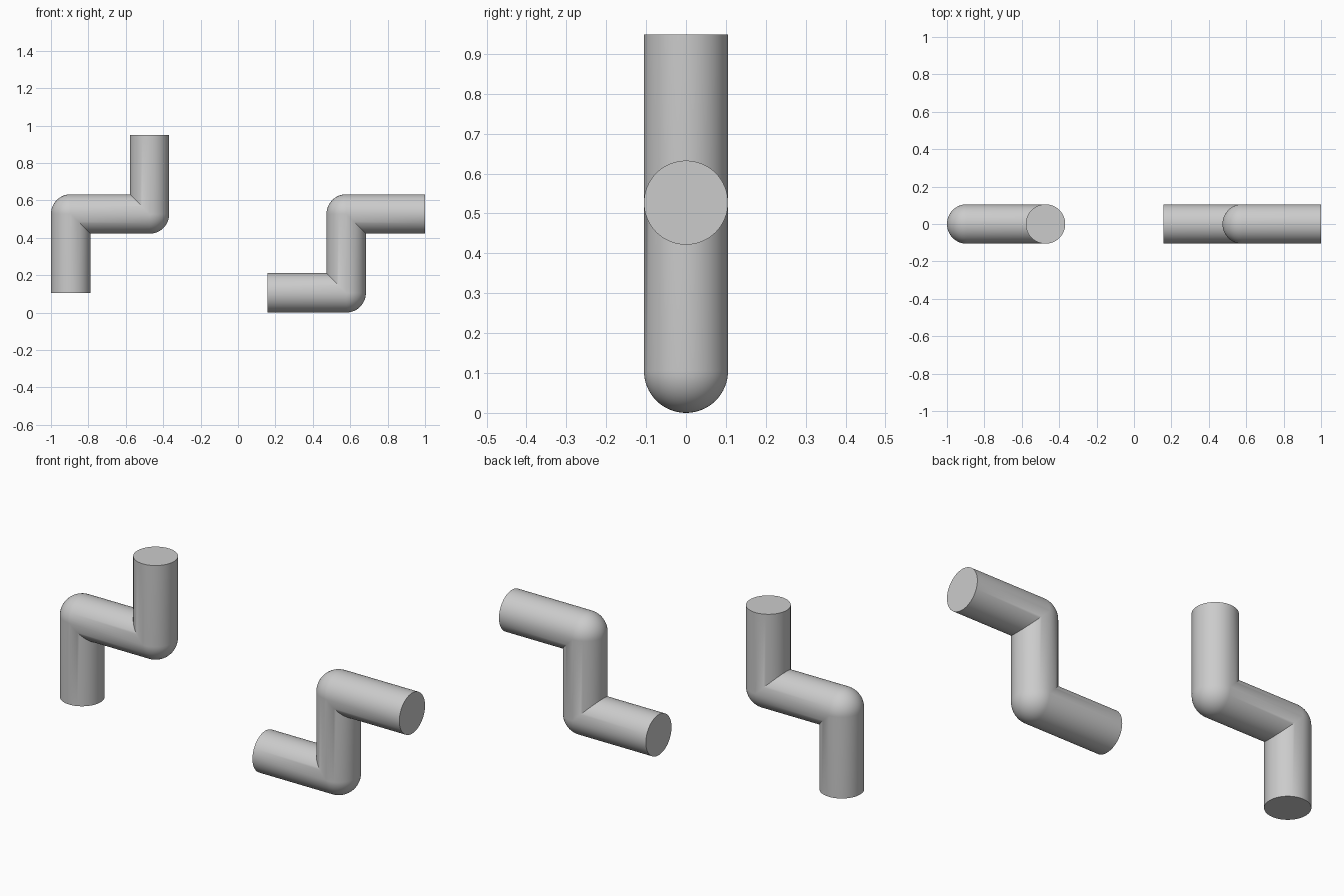
import bpy, bmesh
from math import sin, cos, pi, radians
from mathutils import Vector

if "Cube" in bpy.data.objects:
    bpy.data.objects.remove(bpy.data.objects["Cube"])

R = 0.1054          # pipe radius
LEG = 4 * R         # length of each straight run
SIDES = 64          # points around the pipe
BEND = 12           # steps around each rounded elbow
Y = Vector((0, 1, 0))
X, Z = Vector((1, 0, 0)), Vector((0, 0, 1))
CIRCLE = [(R * cos(2 * pi * i / SIDES), R * sin(2 * pi * i / SIDES)) for i in range(SIDES)]


def end_ring(centre, direction):
    side = Y.cross(direction)
    return [centre + side * u + Y * v for u, v in CIRCLE]


def elbow_rings(centre, d1, d2):
    """Ball-shaped outside, mitred inside."""
    sign = 1 if Y.cross(d1).dot(-d2) > 0 else -1
    for k in range(BEND + 1):
        t = pi / 2 * k / BEND
        outward = -d2 * cos(t) + d1 * sin(t)
        ring = []
        for u, v in CIRCLE:
            u *= sign
            n = outward if u >= 0 else d1 - d2
            ring.append(centre + n * u + Y * v)
        yield ring


def pipe(name, start, directions):
    # Rings along the path
    p = Vector(start)
    rings = [end_ring(p, directions[0])]
    for d1, d2 in zip(directions, directions[1:]):
        p = p + d1 * LEG
        rings += elbow_rings(p, d1, d2)
    rings.append(end_ring(p + directions[-1] * LEG, directions[-1]))

    # Skin and end caps
    bm = bmesh.new()
    loops = [[bm.verts.new(co) for co in ring] for ring in rings]
    for a, b in zip(loops, loops[1:]):
        for i in range(SIDES):
            j = (i + 1) % SIDES
            bm.faces.new((a[i], a[j], b[j], b[i]))
    bm.faces.new(loops[0])
    bm.faces.new(loops[-1])
    bmesh.ops.remove_doubles(bm, verts=bm.verts[:], dist=1e-5)
    bmesh.ops.recalc_face_normals(bm, faces=bm.faces[:])
    mesh = bpy.data.meshes.new(name)
    bm.to_mesh(mesh)
    bm.free()

    obj = bpy.data.objects.new(name, mesh)
    bpy.context.collection.objects.link(obj)
    bpy.ops.object.select_all(action='DESELECT')
    obj.select_set(True)
    bpy.context.view_layer.objects.active = obj
    bpy.ops.object.shade_smooth_by_angle(angle=radians(30))
    return obj


# Upright-ended pipe on the left, level-ended pipe on the right
pipe("left_bent_pipe", (-1 + R, 0, R), [Z, X, Z])
pipe("right_bent_pipe", (1 - 2 * LEG, 0, R), [X, Z, X])
